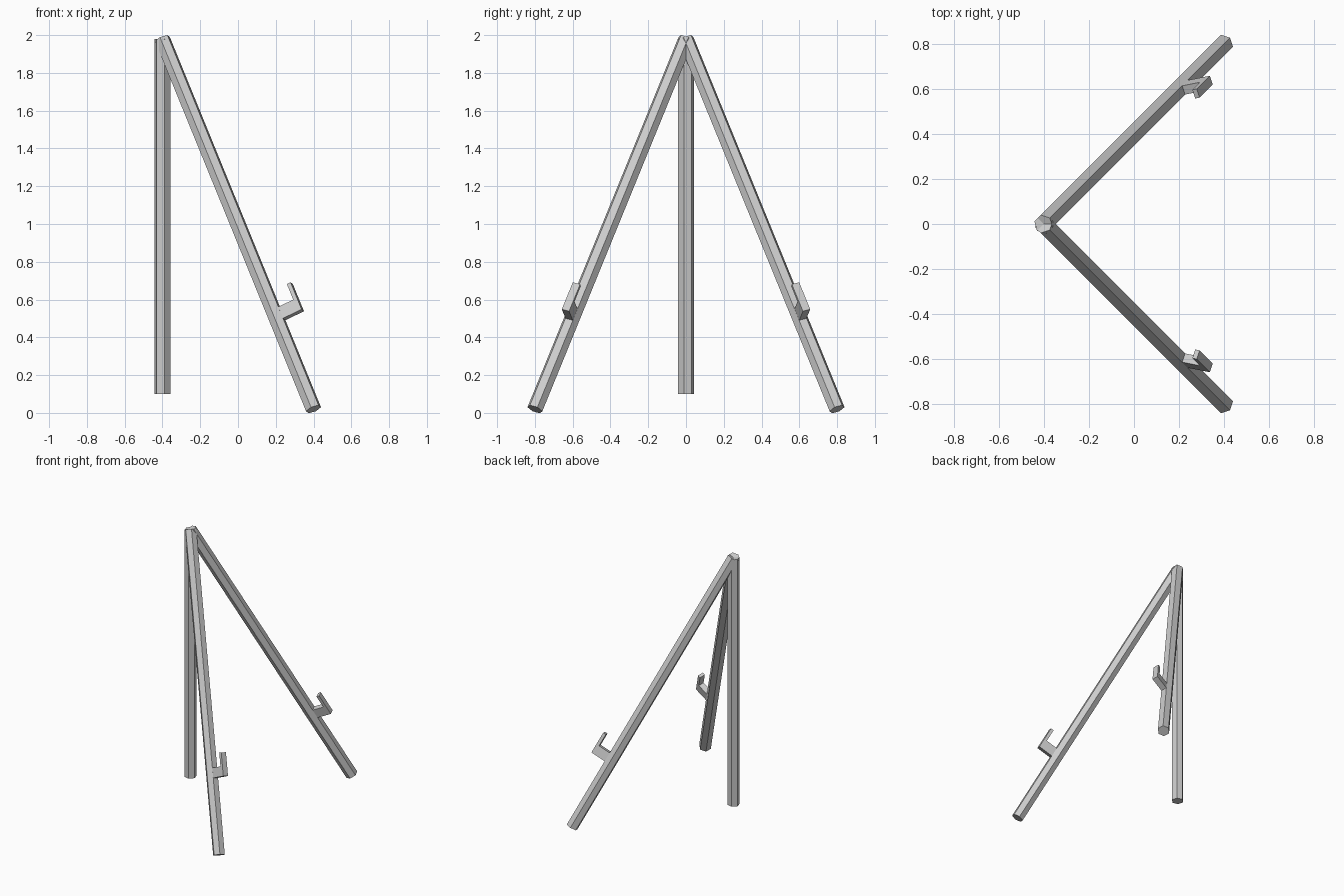
import bpy, bmesh, math
from mathutils import Vector

if "Cube" in bpy.data.objects:
    bpy.data.objects.remove(bpy.data.objects["Cube"])

R = 0.043                      # hexagon radius of every leg
TILT = math.radians(30)        # lean of the front legs
TOP = Vector((-0.4, 0, 1.9785))
LENGTH = 2.262


def prism(name, profile, origin, ax, ay, az, z0, z1, side=1):
    """Extrude a 2D profile along az; side=-1 mirrors the part across y."""
    bm = bmesh.new()
    rings = []
    for z in (z0, z1):
        ring = []
        for px, py in profile:
            p = origin + ax * px + ay * py + az * z
            ring.append(bm.verts.new((p.x, p.y * side, p.z)))
        rings.append(ring)
    a, b = rings
    bm.faces.new(a)
    bm.faces.new(b)
    n = len(a)
    for i in range(n):
        j = (i + 1) % n
        bm.faces.new((a[i], a[j], b[j], b[i]))
    bmesh.ops.recalc_face_normals(bm, faces=bm.faces)
    mesh = bpy.data.meshes.new(name)
    bm.to_mesh(mesh)
    bm.free()
    obj = bpy.data.objects.new(name, mesh)
    bpy.context.collection.objects.link(obj)
    return obj


def hexagon(start):
    return [(R * math.cos(math.radians(start + 60 * i)),
             R * math.sin(math.radians(start + 60 * i))) for i in range(6)]


X, Y, Z = Vector((1, 0, 0)), Vector((0, 1, 0)), Vector((0, 0, 1))

# Upright back leg
prism("back_leg", hexagon(45), Vector((-0.4, 0, 0)), X, Y, Z, 0.1, 1.9785)

# Leaning leg frame: down the leg, up off the leg, sideways to the inside
h = Vector((1, 1, 0)).normalized()
down = h * math.sin(TILT) - Z * math.cos(TILT)
up = h * math.cos(TILT) + Z * math.sin(TILT)
inside = Vector((1, -1, 0)).normalized()

# Hook frame: stands square on the inner upper face of the leg
out = up * math.cos(TILT) + inside * math.sin(TILT)
across = inside * math.cos(TILT) - up * math.sin(TILT)
hook = [(0.025, 1.731), (0.148, 1.731), (0.148, 1.566),
        (0.126, 1.566), (0.126, 1.661), (0.025, 1.661)]

for label, side in (("left", 1), ("right", -1)):
    # Leaning front leg
    prism("front_leg_" + label, hexagon(0), TOP, up, inside, down, 0, LENGTH, side)
    # Canvas support hook
    prism("hook_" + label, hook, TOP, out, down, across, -0.021, 0.021, side)
